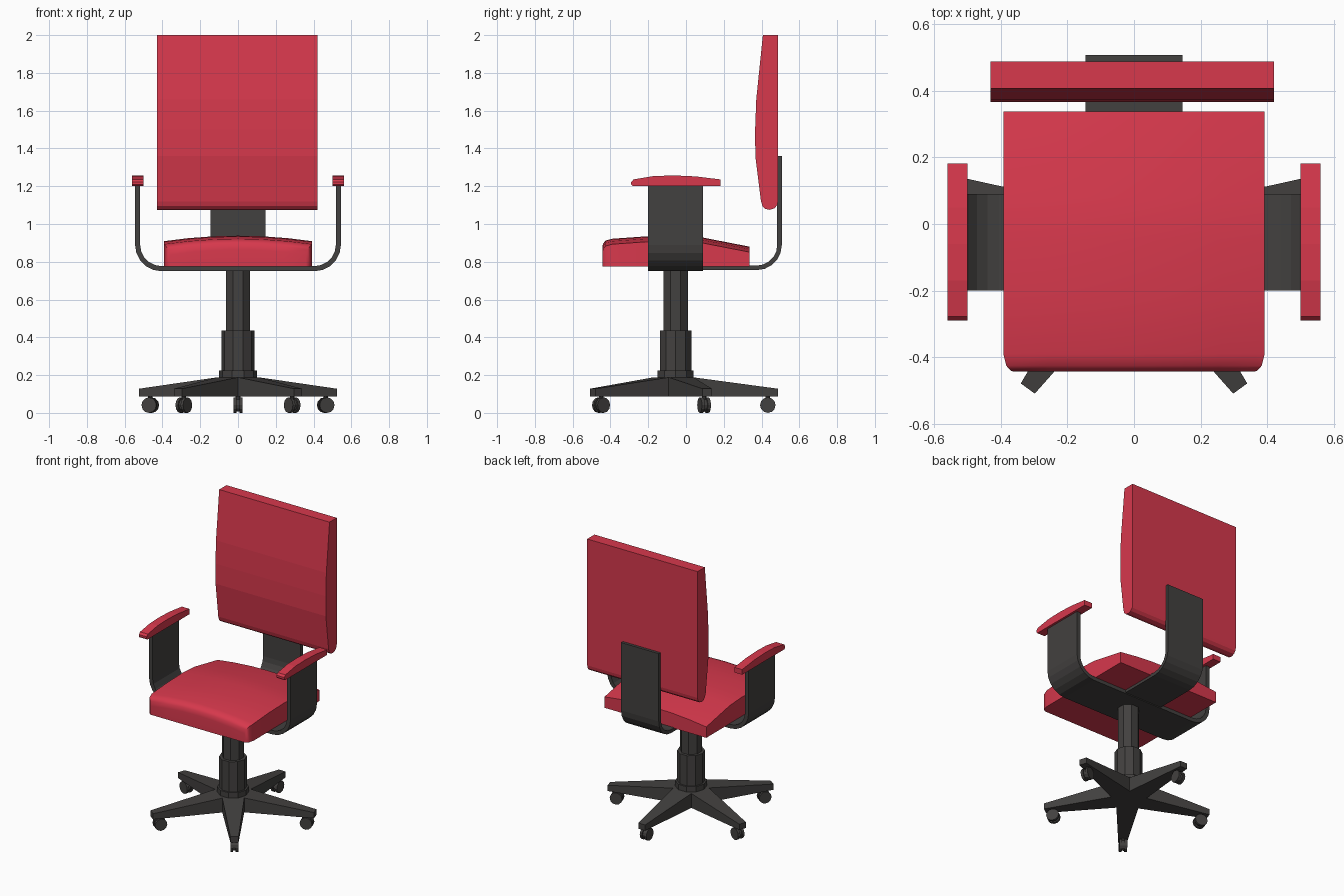
import bpy, bmesh, math
from mathutils import Matrix, Vector

if "Cube" in bpy.data.objects:
    bpy.data.objects.remove(bpy.data.objects["Cube"])


def material(name, col):
    m = bpy.data.materials.new(name)
    m.diffuse_color = (*col, 1)
    m.use_nodes = True
    m.node_tree.nodes["Principled BSDF"].inputs["Base Color"].default_value = m.diffuse_color
    return m


RED = material("red fabric", (0.68, 0.04, 0.073))
DARK = material("dark plastic", (0.055, 0.052, 0.05))
CY = -0.055  # y of the column and the star base


def finish(name, bm, mat, smooth=None):
    bmesh.ops.recalc_face_normals(bm, faces=bm.faces)
    me = bpy.data.meshes.new(name)
    bm.to_mesh(me)
    bm.free()
    me.materials.append(mat)
    ob = bpy.data.objects.new(name, me)
    bpy.context.collection.objects.link(ob)
    if smooth:
        bpy.ops.object.select_all(action='DESELECT')
        ob.select_set(True)
        bpy.context.view_layer.objects.active = ob
        bpy.ops.object.shade_smooth_by_angle(angle=math.radians(smooth))
    return ob


def prism(name, pts, axis, lo, hi, mat):
    """Extrude a profile: (y, z) points along x, or (x, z) points along y."""
    bm = bmesh.new()
    place = (lambda p, t: (t, *p)) if axis == 'x' else (lambda p, t: (p[0], t, p[1]))
    a = [bm.verts.new(place(p, lo)) for p in pts]
    b = [bm.verts.new(place(p, hi)) for p in pts]
    n = len(pts)
    bm.faces.new(a)
    bm.faces.new(b)
    for i in range(n):
        bm.faces.new((a[i], a[(i + 1) % n], b[(i + 1) % n], b[i]))
    return finish(name, bm, mat)


def cylinder(name, r, z0, z1, sides, mat):
    bm = bmesh.new()
    bmesh.ops.create_cone(bm, cap_ends=True, segments=sides, radius1=r, radius2=r, depth=z1 - z0,
                          matrix=Matrix.Translation((0, CY, (z0 + z1) / 2)) @ Matrix.Rotation(math.pi / sides, 4, 'Z'))
    return finish(name, bm, mat)


def bend(cx, cz, r, steps=5):
    """Quarter circle from straight down to pointing outward (+)."""
    return [(cx + r * math.sin(i * math.pi / 2 / steps), cz - r * math.cos(i * math.pi / 2 / steps))
            for i in range(steps + 1)]


# Seat cushion: crowned sheet with rounded front, closed down to a flat bottom
rows = [(-0.443, 0.865, 0.36), (-0.44, 0.895, 0.37), (-0.425, 0.913, 0.383), (-0.39, 0.922, 0.392),
        (-0.22, 0.934, 0.392), (-0.05, 0.938, 0.392), (0.08, 0.93, 0.392), (0.337, 0.88, 0.392)]
cols = [-1, -0.67, -0.33, 0, 0.33, 0.67, 1]
bm = bmesh.new()
grids = [[[bm.verts.new((c * w, y, 0.775 if low else z - 0.029 * c * c)) for c in cols]
          for y, z, w in rows] for low in (0, 1)]
for g in grids:
    for i in range(len(rows) - 1):
        for j in range(len(cols) - 1):
            bm.faces.new((g[i][j], g[i][j + 1], g[i + 1][j + 1], g[i + 1][j]))
top, bot = grids
for j in range(len(cols) - 1):
    for i in (0, -1):
        bm.faces.new((top[i][j], top[i][j + 1], bot[i][j + 1], bot[i][j]))
for i in range(len(rows) - 1):
    for j in (0, -1):
        bm.faces.new((top[i][j], top[i + 1][j], bot[i + 1][j], bot[i][j]))
finish("seat", bm, RED, 50)

# Backrest cushion
prism("backrest", [(0.487, 2.0), (0.407, 2.0), (0.372, 1.66), (0.366, 1.5), (0.367, 1.36), (0.397, 1.12),
                   (0.405, 1.095), (0.42, 1.08), (0.443, 1.075), (0.468, 1.083), (0.483, 1.1), (0.487, 1.12)],
      'x', -0.43, 0.42, RED)

# Back support strip, bent up behind the backrest
outer = bend(0.375, 0.888, 0.132)
inner = bend(0.375, 0.888, 0.108)
prism("back_support", [(-0.15, 0.756)] + outer + [(0.507, 1.36), (0.483, 1.36)] + inner[::-1] + [(-0.15, 0.78)],
      'x', -0.145, 0.145, DARK)

# Arm support, a wide U under the seat
half_out = bend(0.405, 0.89, 0.14) + [(0.545, 1.2)]
half_in = bend(0.405, 0.89, 0.113) + [(0.518, 1.2)]
flip = lambda pts: [(-x, z) for x, z in pts]
prism("arm_support", flip(half_out)[::-1] + half_out + half_in[::-1] + flip(half_in),
      'y', -0.2, 0.09, DARK)

# Armrest pads
pad = [(-0.282, 1.2), (0.182, 1.2), (0.182, 1.236), (0.05, 1.252), (-0.06, 1.257), (-0.17, 1.254),
       (-0.278, 1.236), (-0.29, 1.222), (-0.29, 1.208)]
for side, s in (("left", -1), ("right", 1)):
    prism("armrest_" + side, pad, 'x', s * 0.53 - 0.03, s * 0.53 + 0.03, RED)

# Column
cylinder("column_upper", 0.07, 0.42, 0.757, 8, DARK)
cylinder("column_lower", 0.088, 0.18, 0.435, 10, DARK)
cylinder("column_collar", 0.1, 0.17, 0.225, 10, DARK)

# Five-legged star base
bm = bmesh.new()
hub, tips = [[], []], [[], []]
for k in range(5):
    a = math.radians(90 + 72 * k)
    h = a - math.radians(36)
    d, side = Vector((math.cos(a), math.sin(a), 0)), Vector((-math.sin(a), math.cos(a), 0))
    for lvl, (zh, zt) in enumerate(((0.088, 0.088), (0.188, 0.128))):
        hub[lvl].append(bm.verts.new((0.118 * math.cos(h), CY + 0.118 * math.sin(h), zh)))
        tips[lvl].append([bm.verts.new(d * 0.542 + side * s + Vector((0, CY, zt))) for s in (-0.026, 0.026)])
for lvl in (0, 1):
    bm.faces.new(hub[lvl])
for k in range(5):
    n = (k + 1) % 5
    loops = [(hub[l][k], tips[l][k][0], tips[l][k][1], hub[l][n]) for l in (0, 1)]
    for lp in loops:
        bm.faces.new(lp)
    for i in range(3):
        bm.faces.new((loops[0][i], loops[0][i + 1], loops[1][i + 1], loops[1][i]))
finish("star_base", bm, DARK)

# Casters: twin wheels and a stem under each leg tip
for k in range(5):
    a = math.radians(90 + 72 * k)
    spot = Matrix.Translation((0.488 * math.cos(a), CY + 0.488 * math.sin(a), 0)) @ Matrix.Rotation(a, 4, 'Z')
    bm = bmesh.new()
    for off, r, depth in ((-0.0165, 0.041, 0.017), (0.0165, 0.041, 0.017), (0, 0.033, 0.018)):
        bmesh.ops.create_cone(bm, cap_ends=True, segments=12, radius1=r, radius2=r, depth=depth,
                              matrix=spot @ Matrix.Translation((0, off, 0.041)) @ Matrix.Rotation(math.pi / 2, 4, 'X'))
    bmesh.ops.create_cone(bm, cap_ends=True, segments=8, radius1=0.012, radius2=0.012, depth=0.045,
                          matrix=spot @ Matrix.Translation((0, 0, 0.07)))
    finish(f"caster_{k + 1}", bm, DARK)
